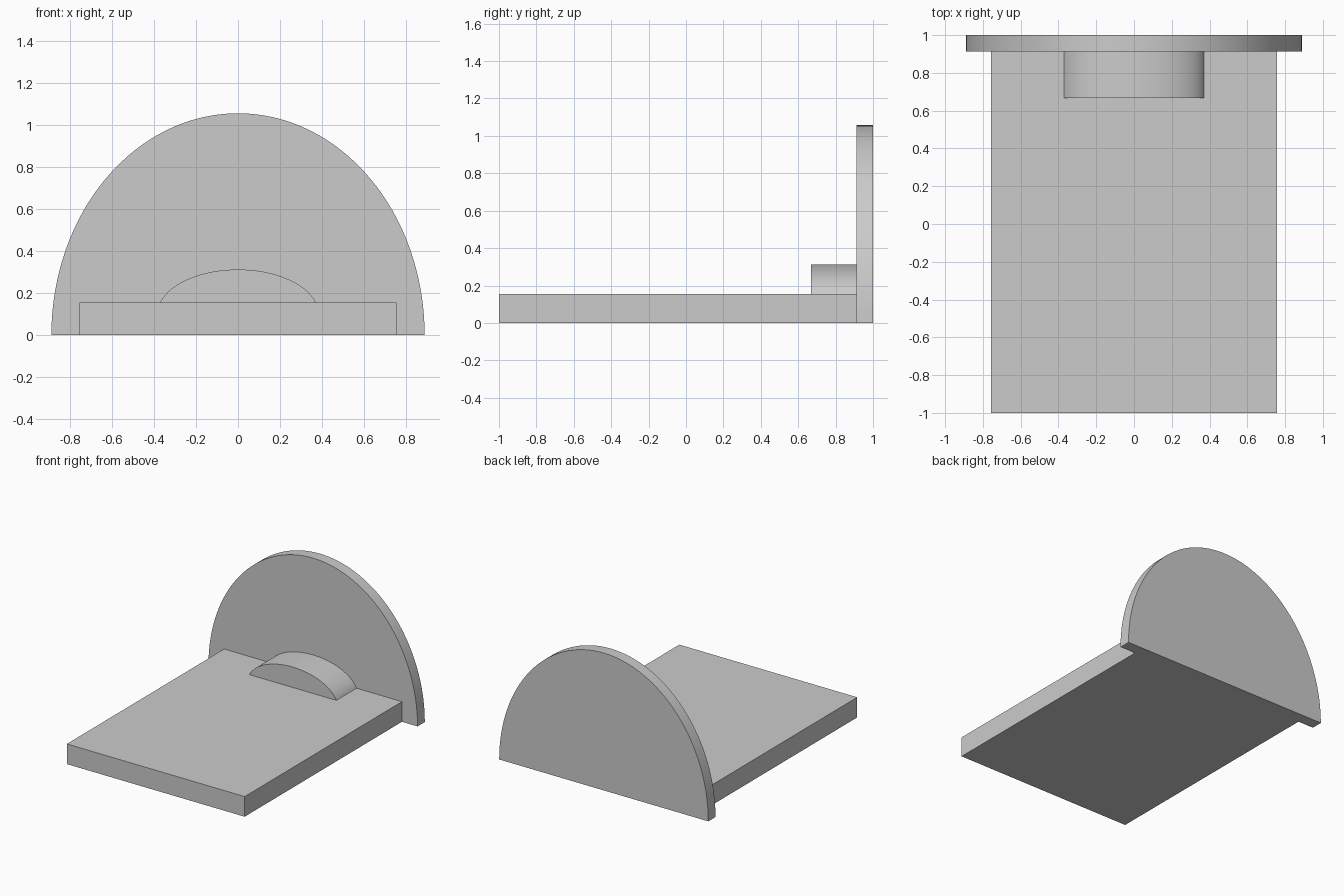
import bpy, math

cube = bpy.data.objects.get("Cube")
if cube:
    bpy.data.objects.remove(cube, do_unlink=True)

# Single grey finish
grey = bpy.data.materials.new("light_grey")
grey.use_nodes = True
colour = (0.6, 0.6, 0.6, 1)
grey.diffuse_color = colour
grey.node_tree.nodes["Principled BSDF"].inputs["Base Color"].default_value = colour


def extrude_profile(name, profile, y0, y1):
    """Solid made by sweeping an x-z outline from y0 to y1."""
    n = len(profile)
    verts = [(x, y, z) for y in (y0, y1) for x, z in profile]
    faces = [tuple(range(n)), tuple(reversed(range(n, 2 * n)))]
    for i in range(n):
        j = (i + 1) % n
        faces.append((j, i, i + n, j + n))
    mesh = bpy.data.meshes.new(name)
    mesh.from_pydata(verts, [], faces)
    mesh.materials.append(grey)
    obj = bpy.data.objects.new(name, mesh)
    bpy.context.collection.objects.link(obj)
    bpy.ops.object.select_all(action='DESELECT')
    obj.select_set(True)
    bpy.context.view_layer.objects.active = obj
    bpy.ops.object.shade_smooth_by_angle(angle=math.radians(30))
    return obj


def arch(rx, rz, centre_z, base_z, steps):
    """Upper part of an ellipse, cut flat at base_z."""
    start = math.asin((base_z - centre_z) / rz)
    span = math.pi - 2 * start
    angles = [start + span * i / steps for i in range(steps + 1)]
    return [(rx * math.cos(a), centre_z + rz * math.sin(a)) for a in angles]


FRONT, BOARD, BACK = -1.0, 0.912, 1.0
TOP = 0.155
HALF = 0.757

# Mattress slab
slab = [(HALF, 0), (HALF, TOP), (-HALF, TOP), (-HALF, 0)]
extrude_profile("mattress", slab, FRONT, BOARD)

# Half-ellipse headboard
extrude_profile("headboard", arch(0.89, 1.057, 0, 0, 64), BOARD, BACK)

# Domed pillow against the headboard
extrude_profile("pillow", arch(0.383, 0.21, 0.102, TOP, 40), 0.667, BOARD)
